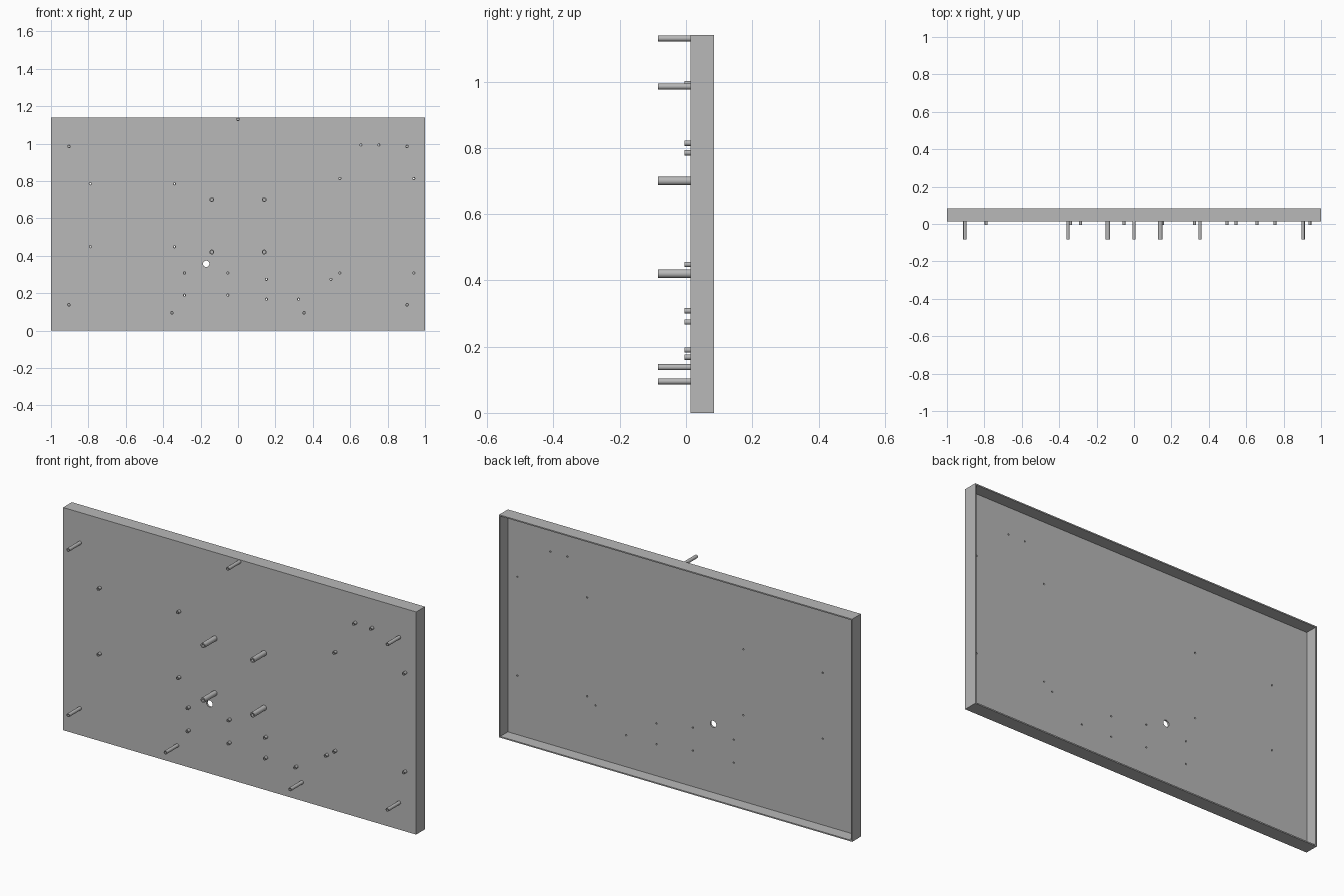
import bpy, bmesh, math
from mathutils import Matrix, Vector

if "Cube" in bpy.data.objects:
    bpy.data.objects.remove(bpy.data.objects["Cube"], do_unlink=True)

W, H = 2.0, 1.14
FRONT, BACK, TIP, SHORT_TIP = 0.013, 0.084, -0.084, -0.005
WALL = 0.009
BORE = 0.004          # radius of the through holes in the short standoffs

grey = bpy.data.materials.new("plain grey")
grey.use_nodes = True
grey.diffuse_color = (0.48, 0.48, 0.48, 1)
grey.node_tree.nodes["Principled BSDF"].inputs["Base Color"].default_value = grey.diffuse_color


def finish(bm, name, smooth=False):
    bmesh.ops.recalc_face_normals(bm, faces=bm.faces)
    mesh = bpy.data.meshes.new(name)
    bm.to_mesh(mesh)
    bm.free()
    mesh.materials.append(grey)
    ob = bpy.data.objects.new(name, mesh)
    bpy.context.collection.objects.link(ob)
    bpy.ops.object.select_all(action='DESELECT')
    ob.select_set(True)
    bpy.context.view_layer.objects.active = ob
    if smooth:
        bpy.ops.object.shade_smooth_by_angle(angle=math.radians(40))
    return ob


def lathe(name, profile, x, z, closed):
    """Spin a (radius, y) profile about the y direction through (x, z)."""
    bm = bmesh.new()
    vs = [bm.verts.new((r, y, 0)) for r, y in profile]
    pairs = list(zip(vs, vs[1:])) + ([(vs[-1], vs[0])] if closed else [])
    edges = [bm.edges.new(p) for p in pairs]
    bmesh.ops.spin(bm, geom=vs + edges, cent=(0, 0, 0), axis=(0, 1, 0),
                   angle=math.tau, steps=24)
    bmesh.ops.remove_doubles(bm, verts=bm.verts, dist=1e-5)
    ob = finish(bm, name, smooth=True)
    ob.location = (x, 0, z)


def post(name, x, z, radius, bore):
    base, floor = FRONT + 0.002, TIP + 0.05
    lathe(name, [(0, base), (radius, base), (radius, TIP), (bore, TIP),
                 (bore, floor), (0, floor)], x, z, False)


def standoff(name, x, z):
    base = FRONT + 0.002
    lathe(name, [(0.008, base), (0.008, SHORT_TIP), (BORE, SHORT_TIP),
                 (BORE, base)], x, z, True)


# Standoff positions: rectangular groups plus loose ones
standoffs = [(x, z) for x in (-0.79, -0.34) for z in (0.448, 0.785)]
standoffs += [(x, z) for x in (-0.286, -0.054) for z in (0.19, 0.308)]
standoffs += [(x, z) for x in (0.545, 0.94) for z in (0.308, 0.814)]
standoffs += [(0.152, 0.274), (0.497, 0.274), (0.152, 0.168), (0.324, 0.168),
              (0.657, 0.993), (0.753, 0.993)]

# Panel: a shallow tray open at the back
bm = bmesh.new()
bmesh.ops.create_cube(bm, size=1, matrix=Matrix.Translation((0, (FRONT + BACK) / 2, H / 2))
                      @ Matrix.Diagonal((W, BACK - FRONT, H, 1)))
bm.normal_update()
rear = max(bm.faces, key=lambda f: f.calc_center_median().y)
bmesh.ops.inset_individual(bm, faces=[rear], thickness=WALL)
pocket = bmesh.ops.extrude_discrete_faces(bm, faces=[rear])["faces"][0]
bmesh.ops.translate(bm, verts=pocket.verts, vec=Vector((0, FRONT + WALL - BACK, 0)))
panel = finish(bm, "panel")

# Drill the cable hole and the standoff bores through the panel
bm = bmesh.new()
for x, z, r in [(-0.17, 0.357, 0.017)] + [(x, z, BORE) for x, z in standoffs]:
    bmesh.ops.create_cone(bm, cap_ends=True, segments=24, radius1=r, radius2=r, depth=0.05,
                          matrix=Matrix.Translation((x, FRONT, z)) @ Matrix.Rotation(math.pi / 2, 4, 'X'))
drill = finish(bm, "drill")
drill.hide_render = True
cut = panel.modifiers.new("holes", 'BOOLEAN')
cut.operation, cut.solver, cut.object = 'DIFFERENCE', 'EXACT', drill
bpy.context.view_layer.objects.active = panel
bpy.ops.object.modifier_apply(modifier=cut.name)
bpy.data.objects.remove(drill, do_unlink=True)

# Short standoffs
for i, (x, z) in enumerate(standoffs):
    standoff(f"standoff_{i + 1}", x, z)

# Long posts, mirrored left and right
for side, s in (("left", 1), ("right", -1)):
    post(f"upper_corner_post_{side}", s * 0.904, 0.985, 0.009, 0.005)
    post(f"lower_corner_post_{side}", s * 0.904, 0.138, 0.009, 0.005)
    post(f"bottom_post_{side}", s * 0.353, 0.095, 0.009, 0.005)
    post(f"upper_mount_post_{side}", s * 0.14, 0.70, 0.013, 0.007)
    post(f"lower_mount_post_{side}", s * 0.14, 0.42, 0.013, 0.007)
post("top_post", 0, 1.13, 0.009, 0.005)
